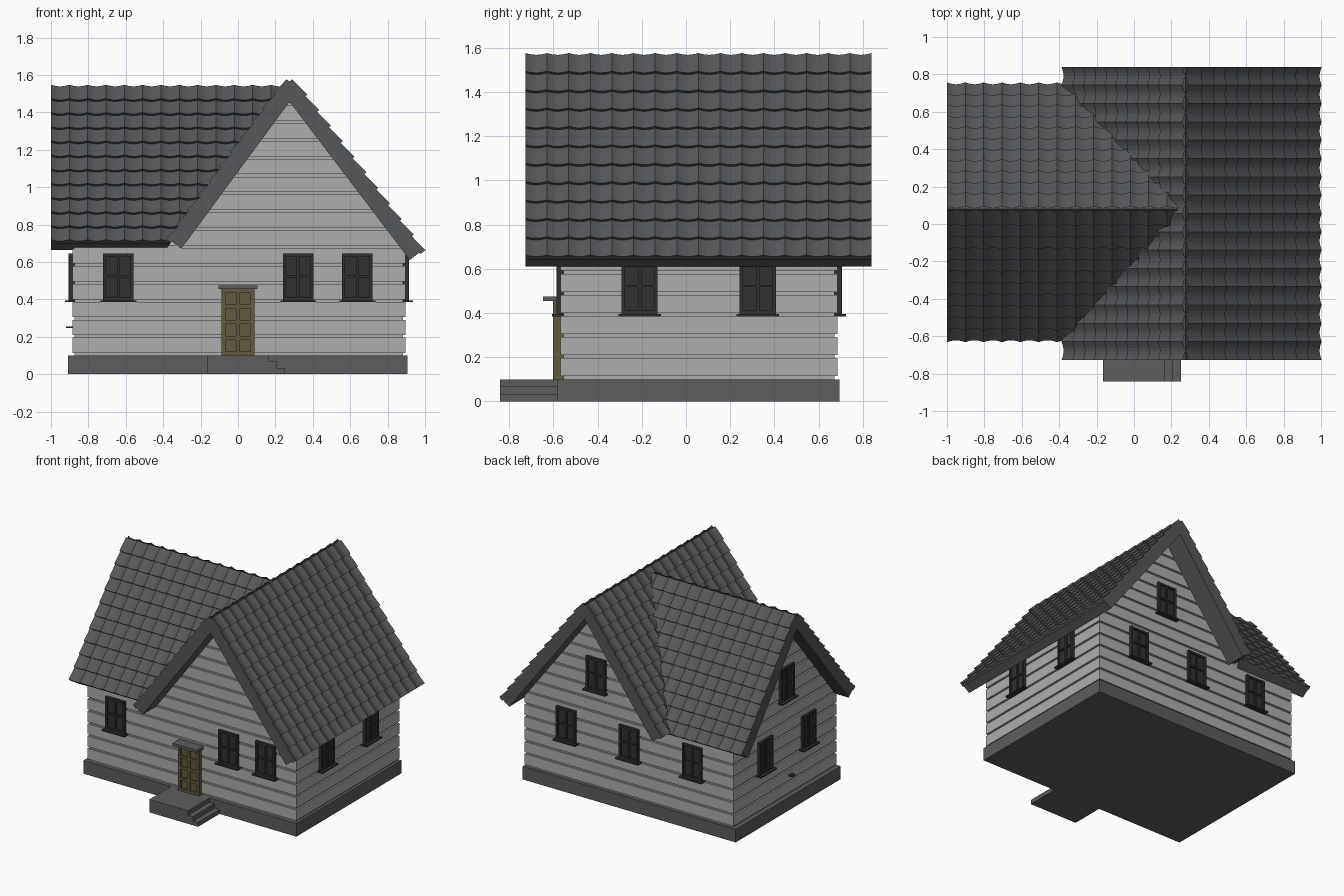
import bpy, bmesh, math
from mathutils import Vector

if "Cube" in bpy.data.objects:
    bpy.data.objects.remove(bpy.data.objects["Cube"])


def material(name, rgb):
    m = bpy.data.materials.new(name)
    m.diffuse_color = (*rgb, 1)
    m.use_nodes = True
    m.node_tree.nodes["Principled BSDF"].inputs["Base Color"].default_value = m.diffuse_color
    return m


LIGHT = material("siding_grey", (0.42, 0.42, 0.42))
DARK = material("roof_grey", (0.09, 0.095, 0.1))
BLACK = material("window_dark", (0.03, 0.03, 0.03))
STONE = material("stone_grey", (0.11, 0.11, 0.11))
BROWN = material("door_brown", (0.13, 0.1, 0.05))


def finish(bm, name, mat):
    bmesh.ops.recalc_face_normals(bm, faces=bm.faces)
    me = bpy.data.meshes.new(name)
    bm.to_mesh(me)
    bm.free()
    ob = bpy.data.objects.new(name, me)
    me.materials.append(mat)
    bpy.context.collection.objects.link(ob)
    return ob


def hexa(bm, lower, upper):
    """Solid between two four-point loops."""
    a = [bm.verts.new(p) for p in lower]
    b = [bm.verts.new(p) for p in upper]
    bm.faces.new(a[::-1])
    bm.faces.new(b)
    for i in range(4):
        j = (i + 1) % 4
        bm.faces.new((a[i], a[j], b[j], b[i]))


def rect(x0, x1, y0, y1, z):
    return [(x0, y0, z), (x1, y0, z), (x1, y1, z), (x0, y1, z)]


def box(bm, x0, x1, y0, y1, z0, z1):
    hexa(bm, rect(x0, x1, y0, y1, z0), rect(x0, x1, y0, y1, z1))


# Wall extents
X0, X1, Y0, Y1 = -0.885, 0.895, -0.567, 0.685

# Foundation
bm = bmesh.new()
box(bm, -0.91, 0.905, -0.582, 0.695, 0, 0.10)
finish(bm, "foundation", STONE)

# Porch platform with side steps
bm = bmesh.new()
for xe, h in ((0.165, 0.10), (0.207, 0.067), (0.25, 0.033)):
    box(bm, -0.165, xe, -0.842, -0.575, 0, h)
finish(bm, "porch_steps", STONE)

# Plank walls: boards with recessed grooves, tapering into the gables
PITCH, GROOVE, DEPTH = 0.0955, 0.014, 0.012


def main_x(z):
    return (max(X0, 0.275 - (1.51 - z) / 1.346), min(X1, 0.275 + (1.51 - z) / 1.317))


def wing_y(z):
    return (max(Y0, 0.08 - (1.48 - z) / 1.22), min(Y1, 0.08 + (1.48 - z) / 1.287))


bm = bmesh.new()
for i in range(15):
    zb = 0.10 + PITCH * i
    for z0, z1, d in ((zb, zb + GROOVE, DEPTH), (zb + GROOVE, zb + PITCH, 0)):
        if i < 6:
            box(bm, X0 + d, X1 - d, Y0 + d, Y1 - d, z0, z1)
            continue
        if z0 < 1.5:
            t = min(z1, 1.505)
            hexa(bm, rect(*main_x(z0), Y0 + d, Y1 - d, z0), rect(*main_x(t), Y0 + d, Y1 - d, t))
        if z0 < 1.46:
            t = min(z1, 1.475)
            hexa(bm, rect(X0 + d, -0.3, *wing_y(z0), z0), rect(X0 + d, -0.3, *wing_y(t), t))
finish(bm, "plank_walls", LIGHT)


# Roof slopes: slab plus rows of wavy pan tiles
def roof_slope(name, ridge, eave, along, length, cols, rows, clip=None):
    ridge, eave, along = Vector(ridge), Vector(eave), Vector(along)
    down = eave - ridge
    normal = along.cross(down).normalized()
    if normal.z < 0:
        normal = -normal
    # slab, mitred vertically at the ridge
    low = Vector((0, 0, -0.065 / normal.z))
    slab = bmesh.new()
    a = [ridge, eave, eave - normal * 0.065, ridge + low]
    hexa(slab, a, [p + along * length for p in a])
    # tiles
    tiles = bmesh.new()
    seg = 6
    n = cols * seg
    prof = [(0, None)] + [(k / n, 0.013 * (1 - math.sin(math.pi * (k % seg) / seg)))
                          for k in range(n + 1)] + [(1, None)]
    slope = down.length
    for r in range(rows):
        lines = []
        for s, h in ((r / rows, 0.006), ((r + 1) / rows + 0.008, 0.021), ((r + 1) / rows + 0.008, None)):
            line = []
            for u, w in prof:
                hh = 0 if (w is None or h is None) else h + w
                line.append(tiles.verts.new(ridge + along * (u * length) + down * s + normal * hh))
            lines.append(line)
        for p, q in zip(lines, lines[1:]):
            for k in range(len(p) - 1):
                tiles.faces.new((p[k], p[k + 1], q[k + 1], q[k]))
    for b, part, mat in ((slab, "slab", DARK), (tiles, "tiles", DARK)):
        if clip:
            bmesh.ops.bisect_plane(b, geom=b.verts[:] + b.edges[:] + b.faces[:],
                                   plane_co=clip[0], plane_no=clip[1], clear_inner=True)
        finish(b, name + "_" + part, mat)


R = (0.275, -0.727, 1.565)
roof_slope("main_roof_right", R, (0.97, -0.727, 0.65), (0, 1, 0), 1.567, 16, 11)
roof_slope("main_roof_left", R, (-0.355, -0.727, 0.71), (0, 1, 0), 1.567, 16, 11)
# wing slopes stop in the valley at the main roof
valley = (Vector(R), Vector((-0.855, 0, 0.63)).normalized())
W = (-1.0, 0.08, 1.535)
roof_slope("wing_roof_front", W, (-1.0, -0.60, 0.705), (1, 0, 0), 1.274, 13, 11, valley)
roof_slope("wing_roof_back", W, (-1.0, 0.725, 0.705), (1, 0, 0), 1.274, 13, 11, valley)


# Windows: frame, glazing bars, pane and sill
def window(name, face, c, z):
    def part(bm, a0, a1, out, z0, z1):
        if face == "front":
            box(bm, c + a0, c + a1, Y0 - out, Y0 + 0.02, z + z0, z + z1)
        elif face == "back":
            box(bm, c + a0, c + a1, Y1 - 0.02, Y1 + out, z + z0, z + z1)
        elif face == "left":
            box(bm, X0 - out, X0 + 0.02, c + a0, c + a1, z + z0, z + z1)
        else:
            box(bm, X1 - 0.02, X1 + out, c + a0, c + a1, z + z0, z + z1)
    bm = bmesh.new()
    part(bm, -0.075, 0.075, 0.006, 0.01, 0.24)
    for s in (-1, 1):
        a = sorted((s * 0.066, s * 0.082))
        part(bm, a[0], a[1], 0.02, 0, 0.25)
    for z0, z1 in ((0, 0.016), (0.122, 0.132), (0.234, 0.25)):
        part(bm, -0.082, 0.082, 0.018, z0, z1)
    part(bm, -0.008, 0.008, 0.015, 0, 0.25)
    part(bm, -0.096, 0.096, 0.04, -0.01, 0)
    finish(bm, name, BLACK)


layout = {
    "front": [(-0.64, 0.395), (0.322, 0.395), (0.638, 0.395)],
    "right": [(-0.21, 0.395), (0.325, 0.395)],
    "left": [(-0.215, 0.395), (0.31, 0.395), (0.05, 0.855)],
    "back": [(0.535, 0.395), (0.0, 0.395), (-0.54, 0.395), (0.28, 0.85)],
}
for face, spots in layout.items():
    for k, (c, z) in enumerate(spots):
        window(f"{face}_window_{k + 1}", face, c, z)

# Panelled door
bm = bmesh.new()
box(bm, -0.088, 0.088, -0.59, -0.55, 0.10, 0.456)
for x in (-0.088, -0.01, 0.068):
    box(bm, x, x + 0.02, -0.601, -0.57, 0.10, 0.456)
for k in range(5):
    z = 0.10 + k * 0.084
    box(bm, -0.088, 0.088, -0.6, -0.57, z, z + 0.02)
finish(bm, "front_door", BROWN)

# Door canopy
bm = bmesh.new()
box(bm, -0.103, 0.105, -0.648, -0.55, 0.455, 0.475)
finish(bm, "door_canopy", STONE)

# Small vent on the left wall
bm = bmesh.new()
box(bm, -0.92, X0 + 0.01, -0.02, 0.02, 0.247, 0.256)
finish(bm, "wall_vent", BLACK)
